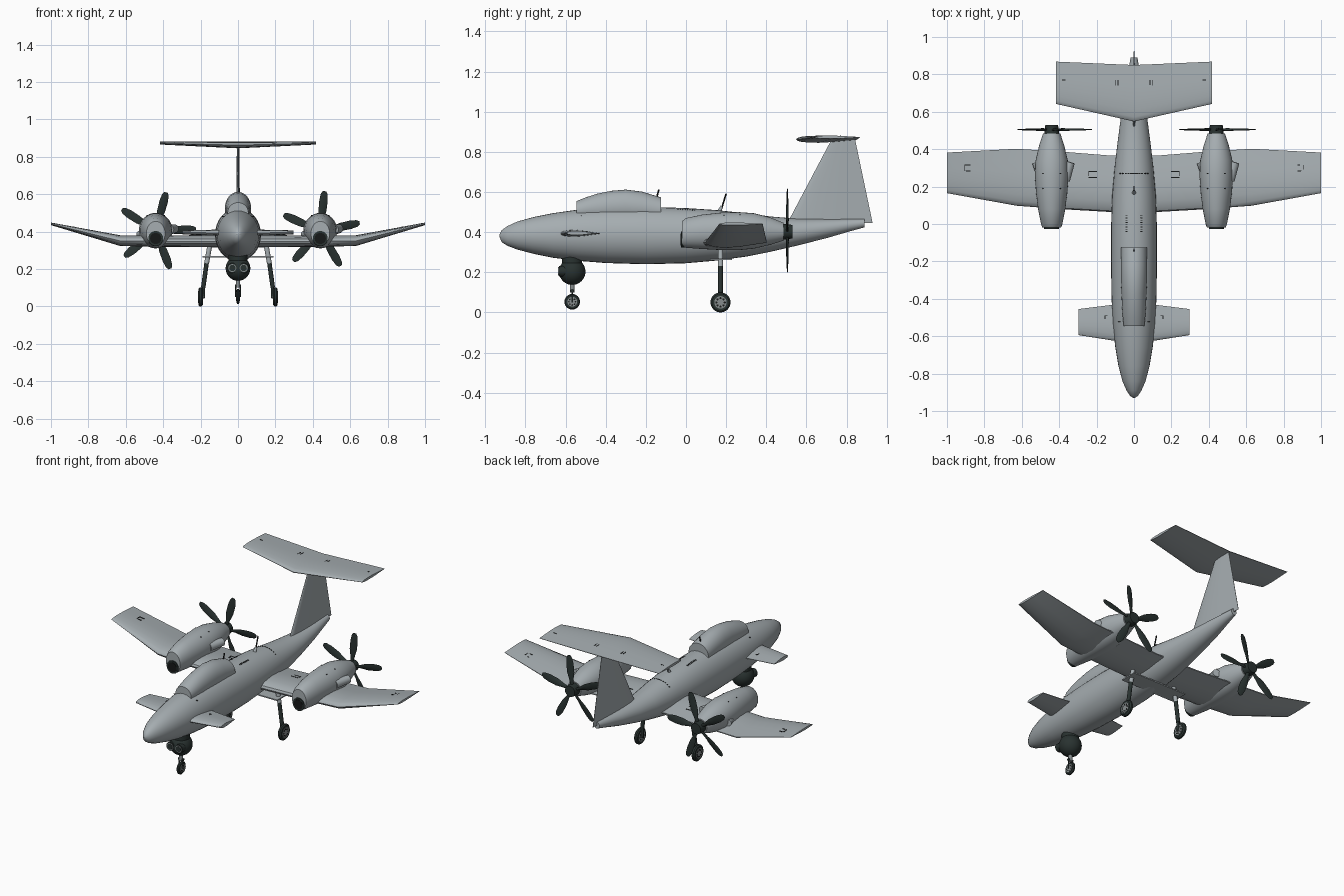
import bpy, bmesh, math
from mathutils import Vector, Matrix
from mathutils.bvhtree import BVHTree

cube = bpy.data.objects.get("Cube")
if cube:
    bpy.data.objects.remove(cube, do_unlink=True)


def material(name, rgb):
    m = bpy.data.materials.new(name)
    m.use_nodes = True
    m.diffuse_color = (*rgb, 1)
    b = m.node_tree.nodes["Principled BSDF"]
    b.inputs["Base Color"].default_value = (*rgb, 1)
    b.inputs["Roughness"].default_value = 0.6
    return m


GREY = material("airframe grey", (0.38, 0.42, 0.44))
DARK = material("dark green black", (0.022, 0.032, 0.030))
BLACK = material("black", (0.008, 0.009, 0.009))
STEEL = material("steel grey", (0.24, 0.265, 0.27))


def finish(name, bm, mat):
    bmesh.ops.recalc_face_normals(bm, faces=bm.faces)
    me = bpy.data.meshes.new(name)
    bm.to_mesh(me)
    bm.free()
    ob = bpy.data.objects.new(name, me)
    bpy.context.collection.objects.link(ob)
    me.materials.append(mat)
    bpy.ops.object.select_all(action='DESELECT')
    ob.select_set(True)
    bpy.context.view_layer.objects.active = ob
    bpy.ops.object.shade_smooth_by_angle(angle=math.radians(35))
    return ob


def skin(bm, rings):
    """Join rings of points with quads and cap both ends."""
    vs = [[bm.verts.new(p) for p in r] for r in rings]
    n = len(vs[0])
    for a, b in zip(vs, vs[1:]):
        for i in range(n):
            bm.faces.new((a[i], a[(i + 1) % n], b[(i + 1) % n], b[i]))
    bm.faces.new(vs[0])
    bm.faces.new(vs[-1][::-1])


def body(name, stations, mat, cx=0, n=32):
    """Elliptical body along y; stations are (y, z bottom, z top, half width)."""
    rings = []
    for y, lo, hi, w in stations:
        c, h = (lo + hi) / 2, (hi - lo) / 2
        rings.append([(cx + w * math.cos(2 * math.pi * i / n), y,
                       c + h * math.sin(2 * math.pi * i / n)) for i in range(n)])
    bm = bmesh.new()
    skin(bm, rings)
    return finish(name, bm, mat)


# airfoil section: chord fraction, thickness fraction
UPPER = [(0, 0), (.02, .2), (.08, .36), (.2, .48), (.38, .52), (.6, .4), (.8, .22), (1, .05)]
FOIL = UPPER + [(c, -t * .9) for c, t in reversed(UPPER[1:])]


def wing(name, stations, mat=GREY):
    """Symmetric surface; stations from centre out are (x, y front, y rear, z, thickness)."""
    full = [(-s[0], *s[1:]) for s in reversed(stations) if s[0] > 0] + stations
    bm = bmesh.new()
    skin(bm, [[(x, a + (b - a) * c, z + t * h) for c, t in FOIL] for x, a, b, z, h in full])
    return finish(name, bm, mat)


def rod(name, p, q, r, mat, n=16, r2=None):
    p, q = Vector(p), Vector(q)
    d = q - p
    m = Matrix.Translation((p + q) / 2) @ d.to_track_quat('Z', 'Y').to_matrix().to_4x4()
    bm = bmesh.new()
    bmesh.ops.create_cone(bm, cap_ends=True, segments=n, radius1=r,
                          radius2=r if r2 is None else r2, depth=d.length, matrix=m)
    return finish(name, bm, mat)


def add_box(bm, c, s):
    bmesh.ops.create_cube(bm, size=1, matrix=Matrix.Translation(c) @ Matrix.Diagonal((*s, 1)))


def marks(name, target, rects, mat=BLACK):
    """Thin dark plates lying on top of a surface; rects are (x, y, sx, sy)."""
    me = target.data
    tree = BVHTree.FromPolygons([v.co for v in me.vertices], [p.vertices for p in me.polygons])
    bm = bmesh.new()
    for x, y, sx, sy in rects:
        hit = tree.ray_cast(Vector((x, y, 3)), Vector((0, 0, -1)))[0]
        if hit:
            add_box(bm, hit, (sx, sy, .003))
    return finish(name, bm, mat)


def hatch(x, y, sx, sy):
    """Outline of a small hatch, open on the inboard side, on both wings."""
    out = []
    for s in (-1, 1):
        out += [(s * x, y - sy / 2, sx, .004), (s * x, y + sy / 2, sx, .004),
                (s * (x + sx / 2), y, .004, sy)]
    return out


# fuselage and canopy fairing
fuselage = body("fuselage", [
    (-.93, .377, .387, .005), (-.918, .35, .41, .022), (-.89, .332, .43, .04),
    (-.84, .313, .453, .062), (-.76, .292, .475, .083), (-.66, .272, .495, .1),
    (-.54, .257, .512, .113), (-.4, .246, .522, .12), (-.2, .24, .526, .123),
    (0, .245, .52, .122), (.15, .258, .51, .117), (.3, .278, .494, .104),
    (.42, .302, .478, .09), (.55, .332, .467, .073), (.7, .37, .465, .052),
    (.82, .405, .465, .031), (.89, .424, .465, .018)], GREY)
body("canopy_fairing", [
    (-.545, .45, .555, .055), (-.5, .45, .573, .06), (-.44, .44, .592, .064),
    (-.37, .44, .606, .067), (-.3, .44, .612, .07), (-.22, .44, .602, .07),
    (-.125, .44, .573, .069)], GREY)

# wings, canards and tail
main_wing = wing("main_wing", [(0, .06, .365, .347, .066), (.14, .065, .367, .347, .066),
                               (.4, .08, .388, .347, .062), (.63, .098, .402, .35, .058),
                               (1, .165, .382, .441, .014)])
canard = wing("canard", [(0, -.64, -.41, .393, .034), (.1, -.625, -.43, .393, .034),
                         (.297, -.594, -.455, .395, .022)])
tailplane = wing("tailplane", [(0, .548, .85, .862, .036), (.417, .642, .868, .873, .016)])
bm = bmesh.new()
skin(bm, [[(t * h, a + (b - a) * c, z) for c, t in FOIL]
          for z, a, b, h in [(.445, .505, .93, .022), (.865, .727, .842, .013)]])
finish("tail_fin", bm, GREY)

# surface details
marks("wing_hatches", main_wing, hatch(.89, .3, .03, .032) + hatch(.22, .265, .045, .032))
marks("canard_marks", canard, [(s * x, y, a, b) for s in (-1, 1)
                               for x, y, a, b in [(.15, -.49, .014, .004), (.155, -.5, .004, .018)]])
marks("tailplane_marks", tailplane, [(s * x, y, a, b) for s in (-1, 1) for x, y, a, b in
                                     [(.085, .755, .004, .03), (.1, .755, .004, .03),
                                      (.375, .77, .02, .004)]])
marks("fuselage_vents", fuselage, [(s * .038, -.04 + i * .012, .015, .004)
                                   for s in (-1, 1) for i in range(8)])
marks("fuselage_seam", fuselage, [(-.07 + i * .014, .27, .014, .003) for i in range(11)])
marks("fuselage_front_seams", fuselage, [(s * .075, -.522, .02, .004) for s in (-1, 1)])
rod("rear_antenna", (0, .172, .5), (0, .2, .592), .004, BLACK, 8)
rod("rear_antenna_base", (0, .165, .5), (0, .178, .53), .012, GREY, 12, .005)
rod("canopy_antenna", (0, -.15, .56), (0, -.135, .612), .004, BLACK, 8)

# engines
BLADE = [(.02, .014, .012, 50), (.06, .024, .012, 40), (.11, .044, .008, 28),
         (.165, .046, .006, 20), (.2, .036, .004, 15), (.215, .018, .003, 15)]
for side, x, start in (("right", -.44, 3), ("left", .44, 12)):
    body(side + "_nacelle", [
        (-.02, .325, .455, .05), (.0, .322, .47, .057), (.08, .316, .487, .073),
        (.17, .311, .497, .084), (.26, .31, .5, .09), (.34, .318, .494, .086),
        (.42, .337, .473, .067), (.485, .357, .447, .046)], GREY, x)
    rod(side + "_intake", (x, -.026, .363), (x, 0, .363), .04, DARK, 24)
    rod(side + "_intake_throat", (x, -.028, .363), (x, 0, .363), .03, BLACK, 24)
    # exhaust stubs on both flanks
    rod(side + "_upper_exhaust", (x + .07, .235, .41), (x + .1, .33, .415), .028, GREY, 16, .024)
    rod(side + "_lower_exhaust", (x - .055, .24, .385), (x - .085, .33, .385), .02, GREY, 16)
    marks(side + "_nacelle_marks", bpy.data.objects[side + "_nacelle"],
          [(x + s * .045, y, .008, .005) for s in (-1, 1) for y in (.19, .27)])
    rod(side + "_propeller_hub", (x, .475, .402), (x, .53, .402), .04, DARK, 24, .034)
    # five twisted blades around the hub
    bm = bmesh.new()
    for k in range(5):
        spin = Matrix.Translation((x, .505, .402)) @ Matrix.Rotation(
            -math.radians(start + 72 * k), 4, 'Y')
        rings = []
        for r, w, t, tw in BLADE:
            turn = Matrix.Rotation(math.radians(tw * .5), 4, 'X')
            rings.append([spin @ (Vector((r, 0, 0)) + turn @ Vector((0, t * b / 2, w * a / 2)))
                          for a, b in ((1, 0), (.5, .9), (-.5, .9), (-1, 0), (-.5, -.9), (.5, -.9))])
        skin(bm, rings)
    finish(side + "_propeller_blades", bm, DARK)


def wheel(name, x, y, z, r, w):
    rod(name + "_hub", (x - w * .54, y, z), (x + w * .54, y, z), r * .62, STEEL, 24)
    bm = bmesh.new()
    n, prof = 32, [(.6, -.5), (.85, -.5), (1, -.22), (1, .22), (.85, .5), (.6, .5)]
    rings = [[(x + w * b, y + r * a * math.cos(t), z + r * a * math.sin(t)) for a, b in prof]
             for t in (2 * math.pi * i / n for i in range(n + 1))]
    skin(bm, rings)
    bmesh.ops.remove_doubles(bm, verts=bm.verts, dist=1e-5)
    finish(name + "_tire", bm, DARK)
    for k in range(8):
        a = k * math.pi / 4
        cy, cz = y + r * .42 * math.cos(a), z + r * .42 * math.sin(a)
        rod(f"{name}_hole_{k}", (x - w * .57, cy, cz), (x + w * .57, cy, cz), r * .11, BLACK, 10)


# main landing gear
for side, s in (("right", -1), ("left", 1)):
    rod(side + "_upper_strut", (s * .15, .172, .33), (s * .168, .172, .23), .013, GREY)
    rod(side + "_lower_strut", (s * .166, .172, .245), (s * .186, .172, .1), .012, DARK)
    rod(side + "_fork", (s * .183, .172, .12), (s * .184, .172, .045), .008, DARK)
    rod(side + "_axle", (s * .18, .172, .05), (s * .205, .172, .05), .008, STEEL)
    wheel(side + "_wheel", s * .2, .172, .05, .05, .024)
bm = bmesh.new()
add_box(bm, (0, .175, .265), (.38, .11, .007))
finish("gear_cross_plate", bm, GREY)

# nose sensor ball and nose gear
bm = bmesh.new()
bmesh.ops.create_uvsphere(bm, u_segments=32, v_segments=20, radius=.066,
                          matrix=Matrix.Translation((0, -.567, .203)))
finish("sensor_ball", bm, DARK)
rod("sensor_mount", (0, -.567, .23), (0, -.567, .29), .05, DARK, 24)
for s in (-1, 1):
    rod(f"sensor_barrel_{s}", (s * .03, -.634, .205), (s * .03, -.56, .205), .027, DARK, 20)
    rod(f"sensor_ring_{s}", (s * .03, -.637, .205), (s * .03, -.625, .205), .021, STEEL, 20)
    rod(f"sensor_pupil_{s}", (s * .03, -.639, .205), (s * .03, -.625, .205), .017, DARK, 20)
    rod(f"nose_fork_{s}", (s * .013, -.567, .11), (s * .013, -.567, .05), .004, DARK, 8)
rod("nose_strut", (0, -.567, .15), (0, -.567, .1), .012, STEEL)
rod("nose_fork_crown", (-.017, -.567, .108), (.017, -.567, .108), .008, DARK)
wheel("nose_wheel", 0, -.567, .053, .039, .018)
